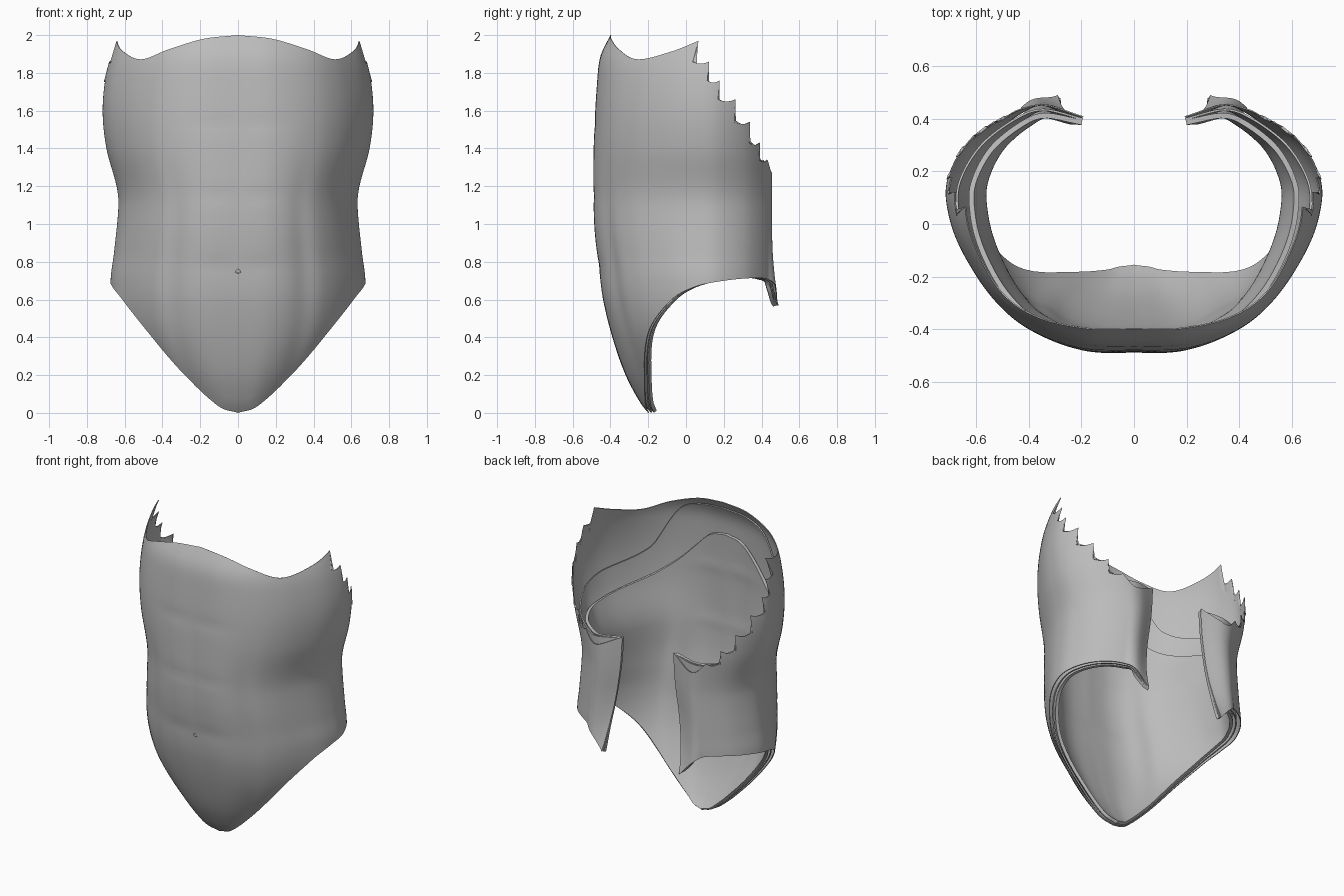
import bpy, math
from mathutils import Vector

if "Cube" in bpy.data.objects:
    bpy.data.objects.remove(bpy.data.objects["Cube"], do_unlink=True)

grey = bpy.data.materials.new("muscle grey")
grey.use_nodes = True
grey.diffuse_color = (0.5, 0.5, 0.5, 1)
grey.node_tree.nodes["Principled BSDF"].inputs["Base Color"].default_value = (0.5, 0.5, 0.5, 1)


def curve(keys, t):
    """Smooth interpolation through (position, value) keys."""
    t = min(max(t, keys[0][0]), keys[-1][0])
    slope = lambda i, j: (keys[j][1] - keys[i][1]) / (keys[j][0] - keys[i][0])
    last = len(keys) - 1
    for i in range(last):
        if t <= keys[i + 1][0]:
            break
    h = keys[i + 1][0] - keys[i][0]
    f = (t - keys[i][0]) / h
    m0 = slope(max(i - 1, 0), i + 1) * h
    m1 = slope(i, min(i + 2, last)) * h
    return ((2*f**3 - 3*f*f + 1) * keys[i][1] + (f**3 - 2*f*f + f) * m0
            + (3*f*f - 2*f**3) * keys[i + 1][1] + (f**3 - f*f) * m1)


def evenly(values):
    return [(i / (len(values) - 1), v) for i, v in enumerate(values)]


# Horizontal outline from front middle (0) to back edge (1)
PLAN_X = evenly([0, .2, .39, .53, .64, .695, .7, .62, .48, .36, .2])
PLAN_Y = evenly([-.49, -.48, -.41, -.29, -.12, .03, .17, .32, .425, .455, .41])
# Half width, front depth and lower edge
WIDTH = [(0, .34), (.05, .385), (.13, .45), (.36, .605), (.5, .655), (.7, .668), (.85, .65),
         (1.1, .627), (1.2, .637), (1.4, .69), (1.6, .71), (1.8, .69), (2, .635)]
FRONT = [(0, -.2), (.05, -.24), (.2, -.32), (.4, -.39), (.6, -.44), (.75, -.46),
         (1, -.487), (1.4, -.49), (1.8, -.468), (1.9, -.45), (2, -.4)]
FRONT_PULL = [(0, 1), (.33, 1), (.5, .25), (.6, 0), (1, 0)]
BOTTOM = evenly([0, .038, .19, .435, .595, .665, .695, .712, .71, .67, .57])
# Upper edges of the three sheets and how deep the lining sheets lie
TOP = [(0, 2), (.1, 1.98), (.2, 1.925), (.3, 1.872), (.4, 1.91), (.515, 1.97)]
MIDDLE_TOP = [(0, 1.96), (.1, 1.94), (.17, 1.88), (.27, 1.6), (.5, 1.48), (.8, 1.32), (1, 1.33)]
INNER_TOP = [(0, 1.77), (.06, 1.74), (.18, 1.52), (.3, 1.41), (.5, 1.34), (.8, 1.31), (1, 1.33)]
TEETH = [(.515, 1.97), (.565, 1.86), (.605, 1.76), (.66, 1.66), (.715, 1.54), (.76, 1.43), (.81, 1.34)]
OUTER_DEPTH = [(0, 0), (1, 0)]
MIDDLE_DEPTH = [(0, .015), (.3, .018), (.6, .028), (.85, .02), (1, .007)]
INNER_DEPTH = [(0, .03), (.3, .035), (.6, .052), (.85, .04), (1, .014)]


def bump(t, centre, size):
    return math.exp(-((t - centre) / size) ** 2)


def raw_point(s, z):
    pull = (curve(FRONT, z) + .49) * curve(FRONT_PULL, s)
    back = max(0, (s - .82) / .18)
    return Vector((curve(PLAN_X, s) * curve(WIDTH, z) / .7 + .1 * back * max(0, (1.33 - z) / .76),
                   curve(PLAN_Y, s) + pull + .08 * back * max(0, (1 - z) / .43) ** 2, z))


def surface_point(s, z, inset):
    p = raw_point(s, z)
    along = raw_point(s + .01, z) - raw_point(max(s - .01, 0), z)
    if s < .001:
        along = Vector((1, 0, 0))
    inward = Vector((-along.y, along.x, 0)).normalized()
    # Shallow grooves between the belly muscles
    groove = .014 * bump(s, .19, .035) * bump(z, .75, .5)
    groove += .004 * bump(s, 0, .015) * bump(z, 1.2, .5)
    for level in (.78, 1.15, 1.53):
        groove += .004 * bump(z, level, .035) * bump(s, .06, .07)
    return p + inward * (inset + groove)


def build_sheet(name, columns, thickness, depth):
    """Columns hold (base position, edge position, smooth top, edge top)."""
    rows = 56
    verts, faces = [], []
    for base, edge, top, edge_top in columns:
        low = curve(BOTTOM, base)
        for j in range(rows + 1):
            v = j / rows
            s = base + (edge - base) * v ** 14
            z = low + (top - low) * v + (edge_top - top) * v ** 14
            verts.append(surface_point(s, z, curve(depth, s)))
    n = rows + 1
    for i in range(len(columns) - 1):
        for j in range(rows):
            a = i * n + j
            faces.append((a, a + n, a + n + 1, a + 1))
    mesh = bpy.data.meshes.new(name)
    mesh.from_pydata(verts, [], faces)
    mesh.materials.append(grey)
    ob = bpy.data.objects.new(name, mesh)
    bpy.context.collection.objects.link(ob)
    mirror = ob.modifiers.new("mirror", "MIRROR")
    mirror.merge_threshold = .0005
    solid = ob.modifiers.new("thickness", "SOLIDIFY")
    solid.thickness = thickness
    solid.offset = -1
    finish(ob)


def finish(ob):
    bpy.ops.object.select_all(action="DESELECT")
    ob.select_set(True)
    bpy.context.view_layer.objects.active = ob
    bpy.ops.object.convert(target="MESH")
    bpy.ops.object.shade_smooth_by_angle(angle=math.radians(40))


# Outer sheet: smooth front edge, saw-toothed flank, then the back flap
columns = []
for i in range(45):
    s = TEETH[0][0] * i / 44
    z = curve(TOP, s)
    columns.append((s, s, z, z))
for k, ((s0, z0), (s1, z1)) in enumerate(zip(TEETH, TEETH[1:])):
    back = .02 if k == 0 else .006
    for i in range(6):
        f = i / 5
        base = s0 + .004 + (s1 - s0 - .004) * f
        edge = s0 - back + (s1 - s0 + back) * f
        envelope = z0 + (z1 - z0) * (base - s0) / (s1 - s0)
        columns.append((base, edge, envelope, z1 - .012 * math.sin(math.pi * f)))
FLAP_TOP = [(.81, 1.34), (.85, 1.28), (.9, 1.27), (1, 1.34)]
for i in range(1, 17):
    s = .81 + .19 * i / 16
    z = curve(FLAP_TOP, s)
    columns.append((s, s, z, z))
build_sheet("outer_muscle_sheet", columns, .005, OUTER_DEPTH)

# Lining sheets
for name, top, thickness, depth in (("middle_muscle_sheet", MIDDLE_TOP, .008, MIDDLE_DEPTH),
                                    ("inner_muscle_sheet", INNER_TOP, .02, INNER_DEPTH)):
    columns = []
    for i in range(61):
        s = i / 60
        z = curve(top, s)
        columns.append((s, s, z, z))
    build_sheet(name, columns, thickness, depth)

# Navel
bpy.ops.mesh.primitive_torus_add(major_radius=.012, minor_radius=.005, major_segments=20, minor_segments=8,
                                 location=(0, curve(FRONT, .75) + .006, .75), rotation=(math.pi / 2, 0, 0))
navel = bpy.context.object
navel.name = "navel"
navel.data.materials.append(grey)
finish(navel)
